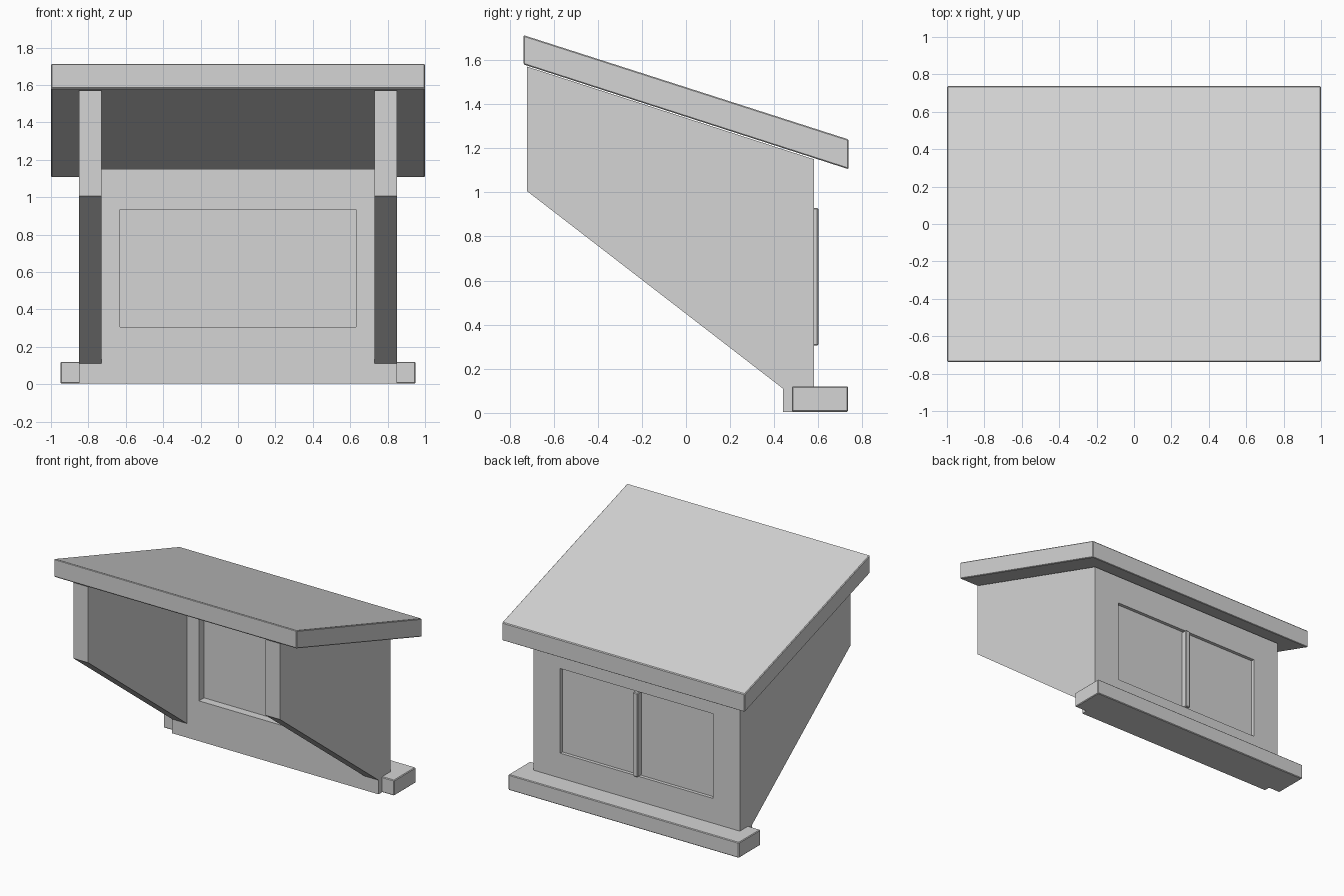
import bpy
import bmesh
from mathutils import Vector

cube = bpy.data.objects.get("Cube")
if cube:
    bpy.data.objects.remove(cube, do_unlink=True)

# Single plain material
grey = bpy.data.materials.new("light_grey")
grey.use_nodes = True
colour = (0.66, 0.66, 0.66, 1)
grey.diffuse_color = colour
grey.node_tree.nodes["Principled BSDF"].inputs["Base Color"].default_value = colour


def prism(name, profile, x0, x1, bevel=0.0):
    """Extrude a (y, z) outline along x from x0 to x1."""
    bm = bmesh.new()
    face = bm.faces.new([bm.verts.new((x0, y, z)) for y, z in profile])
    grown = bmesh.ops.extrude_face_region(bm, geom=[face])["geom"]
    moved = [v for v in grown if isinstance(v, bmesh.types.BMVert)]
    bmesh.ops.translate(bm, verts=moved, vec=Vector((x1 - x0, 0, 0)))
    bmesh.ops.recalc_face_normals(bm, faces=bm.faces)
    mesh = bpy.data.meshes.new(name)
    bm.to_mesh(mesh)
    bm.free()
    mesh.materials.append(grey)
    obj = bpy.data.objects.new(name, mesh)
    bpy.context.collection.objects.link(obj)
    if bevel:
        mod = obj.modifiers.new("soft_edges", "BEVEL")
        mod.width = bevel
        mod.segments = 1
    return obj


def box(name, x, y0, y1, z0, z1, bevel=0.0):
    """Box centred on x = 0 with half width x."""
    return prism(name, [(y0, z0), (y1, z0), (y1, z1), (y0, z1)], -x, x, bevel)


def combine(target, tool, operation):
    mod = target.modifiers.new(operation.lower(), "BOOLEAN")
    mod.operation = operation
    mod.solver = "EXACT"
    mod.object = tool
    bpy.context.view_layer.objects.active = target
    bpy.ops.object.modifier_apply(modifier=mod.name)
    bpy.data.objects.remove(tool, do_unlink=True)


# Back wall with its window opening
wall = box("window_wall", 0.85, 0.44, 0.58, 0.005, 1.15)
combine(wall, box("opening_cutter", 0.63, 0.3, 0.7, 0.305, 0.935), "DIFFERENCE")

# Tapered side cheeks, joined flush with the wall
cheek = [(-0.72, 1.005), (0.44, 0.11), (0.58, 0.11), (0.58, 1.15), (-0.72, 1.57)]
for x0, x1 in ((-0.85, -0.73), (0.73, 0.85)):
    combine(wall, prism("side_cheek", cheek, x0, x1), "UNION")

# Recessed pane and the upright bar on its outer side
box("window_pane", 0.63, 0.50, 0.555, 0.305, 0.935)
box("window_bar", 0.02, 0.55, 0.60, 0.305, 0.93, 0.005)

# Sill and sloping roof slab
box("sill", 0.95, 0.48, 0.735, 0.005, 0.12, 0.005)
prism("roof_slab", [(-0.737, 1.58), (0.737, 1.105), (0.737, 1.24), (-0.737, 1.713)],
      -1, 1, 0.005)
